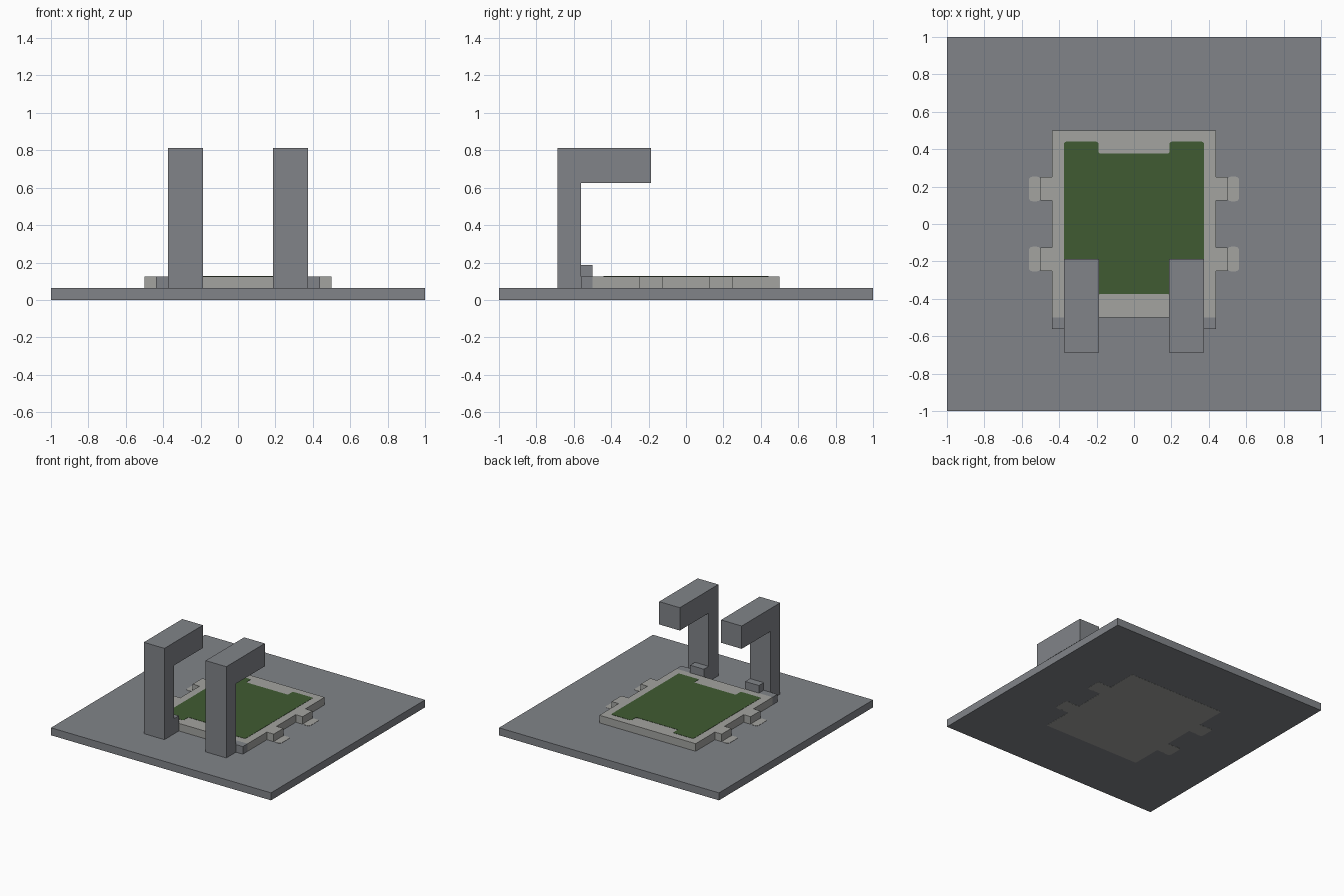
import bpy
import bmesh
from mathutils import Vector

if "Cube" in bpy.data.objects:
    bpy.data.objects.remove(bpy.data.objects["Cube"], do_unlink=True)


def material(name, rgb):
    mat = bpy.data.materials.new(name)
    mat.use_nodes = True
    mat.diffuse_color = (*rgb, 1)
    mat.node_tree.nodes["Principled BSDF"].inputs["Base Color"].default_value = (*rgb, 1)
    return mat


GREY = material("stone grey", (0.220, 0.231, 0.250))
LIGHT = material("light grey", (0.366, 0.371, 0.352))
GREEN = material("dark green", (0.051, 0.105, 0.032))


def prism(name, points, vector, mat, radius=0.0):
    """Extrude a closed outline along a vector, optionally rounding its corners."""
    bm = bmesh.new()
    face = bm.faces.new([bm.verts.new(p) for p in points])
    if radius:
        bmesh.ops.bevel(bm, geom=bm.verts[:], offset=radius, segments=3,
                        profile=0.5, affect='VERTICES')
    bm.faces.ensure_lookup_table()
    face = bm.faces[0]
    res = bmesh.ops.extrude_face_region(bm, geom=[face], use_keep_orig=True)
    moved = [g for g in res["geom"] if isinstance(g, bmesh.types.BMVert)]
    bmesh.ops.translate(bm, verts=moved, vec=Vector(vector))
    bmesh.ops.recalc_face_normals(bm, faces=bm.faces[:])
    mesh = bpy.data.meshes.new(name)
    bm.to_mesh(mesh)
    bm.free()
    mesh.materials.append(mat)
    obj = bpy.data.objects.new(name, mesh)
    bpy.context.collection.objects.link(obj)
    return obj


def box(name, x, y, z, mat, radius=0.0):
    """Box from min/max ranges; the radius rounds its upright edges."""
    pts = [(x[0], y[0], z[0]), (x[1], y[0], z[0]), (x[1], y[1], z[0]), (x[0], y[1], z[0])]
    return prism(name, pts, (0, 0, z[1] - z[0]), mat, radius)


def mirrored(half, z):
    """Complete a +x half outline (front to back) with its mirror image."""
    pts = half + [(-x, y) for x, y in reversed(half)]
    return [(x, y, z) for x, y in pts]


# Square ground slab
box("base_slab", (-1, 1), (-1, 1), (0.001, 0.0625), GREY)

# Raised panel with two side lugs per side, and its painted footprint underneath
panel_half = [(0.4375, -0.5), (0.4375, -0.25), (0.5, -0.25), (0.5, -0.125),
              (0.4375, -0.125), (0.4375, 0.125), (0.5, 0.125), (0.5, 0.25),
              (0.4375, 0.25), (0.4375, 0.5)]
prism("raised_panel", mirrored(panel_half, 0.0625), (0, 0, 0.0625), LIGHT)
prism("underside_footprint", mirrored(panel_half, 0.0), (0, 0, 0.002), LIGHT)

# Green inlay, notched in the middle of its front and back edges
green_half = [(0.19, -0.374), (0.19, -0.44), (0.374, -0.44),
              (0.374, 0.44), (0.19, 0.44), (0.19, 0.376)]
prism("green_inlay", mirrored(green_half, 0.124), (0, 0, 0.003), GREEN, 0.012)

for side, s in (("left", 1), ("right", -1)):
    def span(a, b):
        return sorted((s * a, s * b))

    # Rounded lug tips painted on the top and underside of the slab
    for place, y in (("front", -0.1875), ("back", 0.1875)):
        for level, z in (("top", (0.0615, 0.0645)), ("underside", (0.0, 0.002))):
            box(f"{side}_{place}_lug_tip_{level}", span(0.498, 0.5625),
                (y - 0.066, y + 0.066), z, LIGHT, 0.02)

    # Upright post with an overhanging arm
    x0 = min(s * 0.1875, s * 0.375)
    profile = [(-0.6875, 0.0625), (-0.5625, 0.0625), (-0.5625, 0.625),
               (-0.1875, 0.625), (-0.1875, 0.8125), (-0.6875, 0.8125)]
    prism(f"{side}_hook_post", [(x0, y, z) for y, z in profile], (0.1875, 0, 0), GREY)

    # Foot bracket and the small stop block on it
    box(f"{side}_foot_bracket", span(0.1875, 0.4375), (-0.5625, -0.5), (0.0625, 0.125), GREY)
    box(f"{side}_stop_block", span(0.1875, 0.3125), (-0.5625, -0.5), (0.125, 0.1875), GREY)
